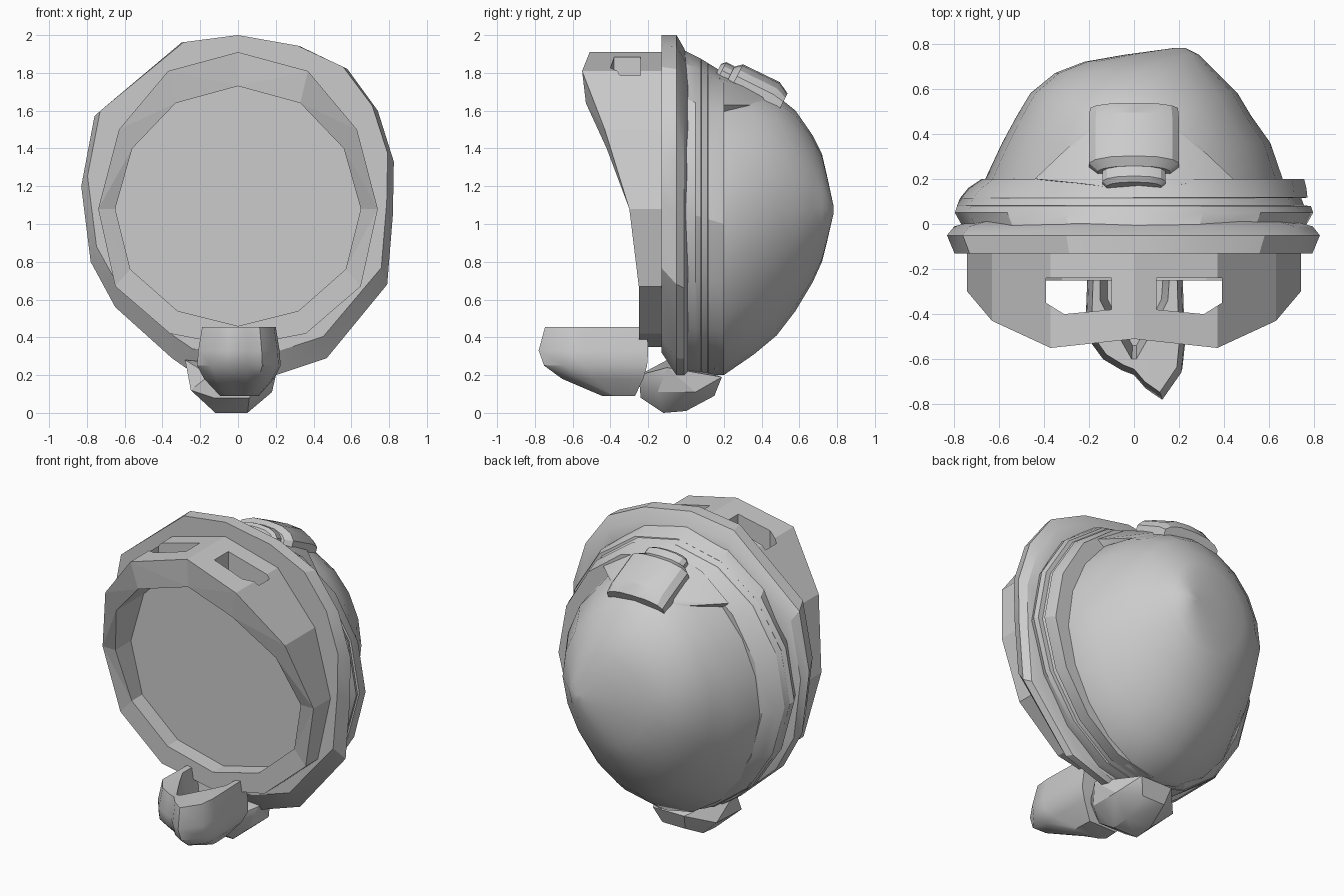
import bpy, bmesh, math
from mathutils import Vector

if "Cube" in bpy.data.objects:
    bpy.data.objects.remove(bpy.data.objects["Cube"])

grey = bpy.data.materials.new("plain_grey")
grey.use_nodes = True
grey.diffuse_color = (0.6, 0.6, 0.6, 1)
grey.node_tree.nodes["Principled BSDF"].inputs["Base Color"].default_value = (0.6, 0.6, 0.6, 1)


def finish(name, bm, angle):
    bmesh.ops.recalc_face_normals(bm, faces=bm.faces)
    mesh = bpy.data.meshes.new(name)
    bm.to_mesh(mesh)
    bm.free()
    obj = bpy.data.objects.new(name, mesh)
    bpy.context.collection.objects.link(obj)
    mesh.materials.append(grey)
    if angle:
        bpy.ops.object.select_all(action='DESELECT')
        obj.select_set(True)
        bpy.context.view_layer.objects.active = obj
        bpy.ops.object.shade_smooth_by_angle(angle=math.radians(angle))
    return obj


def loft(name, rings, closed=False, angle=25):
    """Skin a row of rings, capping the ends unless the row closes on itself."""
    bm = bmesh.new()
    rows = [[bm.verts.new(p) for p in ring] for ring in rings]
    pairs = list(zip(rows, rows[1:]))
    if closed:
        pairs.append((rows[-1], rows[0]))
    else:
        bm.faces.new(rows[0])
        bm.faces.new(rows[-1])
    n = len(rows[0])
    for a, b in pairs:
        for i in range(n):
            j = (i + 1) % n
            bm.faces.new((a[i], a[j], b[j], b[i]))
    if closed:
        bmesh.ops.triangulate(bm, faces=bm.faces)
    return finish(name, bm, angle)


def hull(name, points, angle=25):
    bm = bmesh.new()
    for p in points:
        bm.verts.new(p)
    res = bmesh.ops.convex_hull(bm, input=bm.verts)
    bmesh.ops.delete(bm, geom=list(set(res["geom_interior"])), context='VERTS')
    return finish(name, bm, angle)


def mirror(points):
    return [(s * x, y, z) for x, y, z in points for s in (1, -1)]


def oval(y, w, low, high, shift=0, sides=16):
    """Upright ring that narrows a little towards the bottom."""
    mid, h = (low + high) / 2, (high - low) / 2
    ring = []
    for i in range(sides):
        t = 2 * math.pi * i / sides
        narrow = 1 - 0.1 * max(0, -math.cos(t))
        ring.append((shift + w * narrow * math.sin(t), y, mid + h * math.cos(t)))
    return ring


# Front flange with an uneven rim
rim = [(0, 2), (0.33, 1.94), (0.58, 1.82), (0.74, 1.6), (0.825, 1.33), (0.82, 1.05),
       (0.79, 0.68), (0.47, 0.29), (0.2, 0.2), (-0.25, 0.22), (-0.35, 0.29), (-0.65, 0.56),
       (-0.78, 0.8), (-0.83, 1.2), (-0.76, 1.57), (-0.3, 1.96)]


def flange(y, k, low, high):
    return [(x * k, y, low + (z - 0.2) / 1.8 * (high - low)) for x, z in rim]


loft("front_flange", [flange(*r) for r in (
    (-0.13, 0.96, 0.32, 2.0), (-0.05, 1.0, 0.2, 2.0),
    (-0.01, 0.96, 0.2, 1.93), (0.01, 0.87, 0.22, 1.87))])

# Collar behind the flange, with a shallow groove on its left side
loft("collar", [oval(*r) for r in (
    (-0.03, 0.75, 0.2, 1.93), (0.05, 0.795, 0.2, 1.89), (0.08, 0.785, 0.2, 1.875),
    (0.082, 0.77, 0.2, 1.873, -0.015), (0.115, 0.757, 0.2, 1.853, -0.015),
    (0.117, 0.77, 0.2, 1.851), (0.16, 0.75, 0.2, 1.825, 0.015),
    (0.2, 0.715, 0.2, 1.8, 0.04))])

# Rounded rear shell, leaning to one side at the back
loft("rear_shell", [oval(*r, sides=20) for r in (
    (0.15, 0.67, 0.2, 1.76), (0.2, 0.66, 0.2, 1.75), (0.36, 0.595, 0.31, 1.72, 0.01),
    (0.48, 0.52, 0.41, 1.68), (0.58, 0.46, 0.54, 1.6), (0.67, 0.36, 0.69, 1.47, 0.01),
    (0.72, 0.27, 0.8, 1.37, 0.05), (0.75, 0.17, 0.92, 1.24, 0.12),
    (0.78, 0.03, 1.05, 1.1, 0.2))], angle=40)

# Mount that carries the lamp on the collar
hull("lamp_mount", mirror([
    (0, 0.15, 1.82), (0.24, 0.18, 1.77), (0.44, 0.2, 1.63), (0.22, 0.41, 1.63),
    (0.15, 0.45, 1.68), (0.3, 0.18, 1.5)]), angle=40)

# Hooded visor rim: x, z and front depth down one side
outer = [(0, 1.91, -0.51), (0.37, 1.81, -0.55), (0.63, 1.5, -0.43), (0.74, 1.08, -0.3),
         (0.65, 0.67, -0.25), (0.36, 0.42, -0.25), (0, 0.35, -0.25)]
inner = [(0, 1.73, -0.5), (0.33, 1.64, -0.53), (0.56, 1.4, -0.42), (0.65, 1.08, -0.3),
         (0.57, 0.76, -0.25), (0.32, 0.54, -0.25), (0, 0.46, -0.25)]


def full(side, depth=None):
    loop = side + [(-x, z, y) for x, z, y in side[-2:0:-1]]
    return [(x, y if depth is None else depth, z) for x, z, y in loop]


visor = loft("visor_rim", [full(outer, -0.12), full(outer), full(inner), full(inner, -0.12)],
             closed=True, angle=0)

# Two vents through the top of the visor
for s in (1, -1):
    plan = [(0.1, -0.24), (0.39, -0.24), (0.39, -0.35), (0.31, -0.4), (0.1, -0.38)]
    cutter = hull("vent_cutter", [(s * x, y, z) for x, y in plan for z in (1.5, 2.1)], angle=0)
    cutter.hide_render = True
    mod = visor.modifiers.new("vent", 'BOOLEAN')
    mod.operation = 'DIFFERENCE'
    mod.solver = 'EXACT'
    mod.object = cutter
    bpy.context.view_layer.objects.active = visor
    bpy.ops.object.modifier_apply(modifier=mod.name)
    bpy.data.objects.remove(cutter)

# Flat face plate
loft("face_plate", [full(inner, -0.145), full(inner, -0.12)])

# Lamp: arched barrel and nozzle along a sloping axis
axis = Vector((0, 0.89, -0.455))
up = Vector((0, 0.455, 0.89))
base = Vector((0, 0.19, 1.79))


def arch(along, w, h, low=-0.03):
    pts = [(-w, low), (-w, h * 0.3), (-w * 0.85, h * 0.65), (-w * 0.5, h * 0.93), (0, h),
           (w * 0.5, h * 0.93), (w * 0.85, h * 0.65), (w, h * 0.3), (w, low)]
    return [base + axis * along + up * v + Vector((u, 0, 0)) for u, v in pts]


loft("lamp_barrel", [arch(0.04, 0.16, 0.07), arch(0.075, 0.2, 0.1), arch(0.29, 0.2, 0.105),
                     arch(0.355, 0.195, 0.07, -0.05)])
loft("lamp_nozzle", [arch(-0.03, 0.12, 0.05, -0.01), arch(-0.01, 0.14, 0.07, -0.01),
                     arch(0.06, 0.14, 0.07, -0.01)])

# Mouth cup: two uneven front lobes around a wedge-shaped opening
lip = [(-0.19, -0.2), (-0.2, -0.5), (-0.13, -0.6), (-0.05, -0.65), (0.0, -0.67),
       (0.05, -0.73), (0.12, -0.78), (0.2, -0.66), (0.21, -0.55), (0.2, -0.2)]
wedge = [(-0.15, -0.2), (-0.15, -0.34), (-0.1, -0.44), (-0.05, -0.53), (-0.01, -0.6),
         (0.01, -0.6), (0.05, -0.53), (0.1, -0.44), (0.15, -0.34), (0.16, -0.2)]


def cup(outline, z, kx, ky):
    return [(0.01 + (x - 0.01) * kx, -0.3 + (y + 0.3) * ky, z) for x, y in outline]


loft("mouth_cup", [cup(wedge, 0.26, 0.8, 0.8), cup(wedge, 0.45, 1, 1),
                   cup(lip, 0.455, 0.95, 0.93), cup(lip, 0.33, 1.05, 1.0),
                   cup(lip, 0.25, 1.08, 0.94), cup(lip, 0.18, 0.9, 0.74),
                   cup(lip, 0.09, 0.5, 0.3)], angle=35)

# Chin pad below the shell
hull("chin_pad", [
    (-0.28, -0.1, 0.28), (-0.25, -0.2, 0.12), (-0.25, 0.05, 0.13), (-0.12, -0.12, 0),
    (0.05, -0.12, 0), (-0.12, 0.0, 0.01), (0.05, 0.0, 0.01), (-0.13, -0.24, 0.08),
    (0.06, -0.24, 0.08), (0.18, -0.15, 0.11), (0.18, 0.05, 0.11), (-0.1, 0.15, 0.09),
    (0.06, 0.15, 0.09), (-0.12, 0.19, 0.19), (0.1, 0.19, 0.19), (0.21, -0.1, 0.24),
    (-0.15, -0.25, 0.2), (0.12, -0.25, 0.2)], angle=30)
